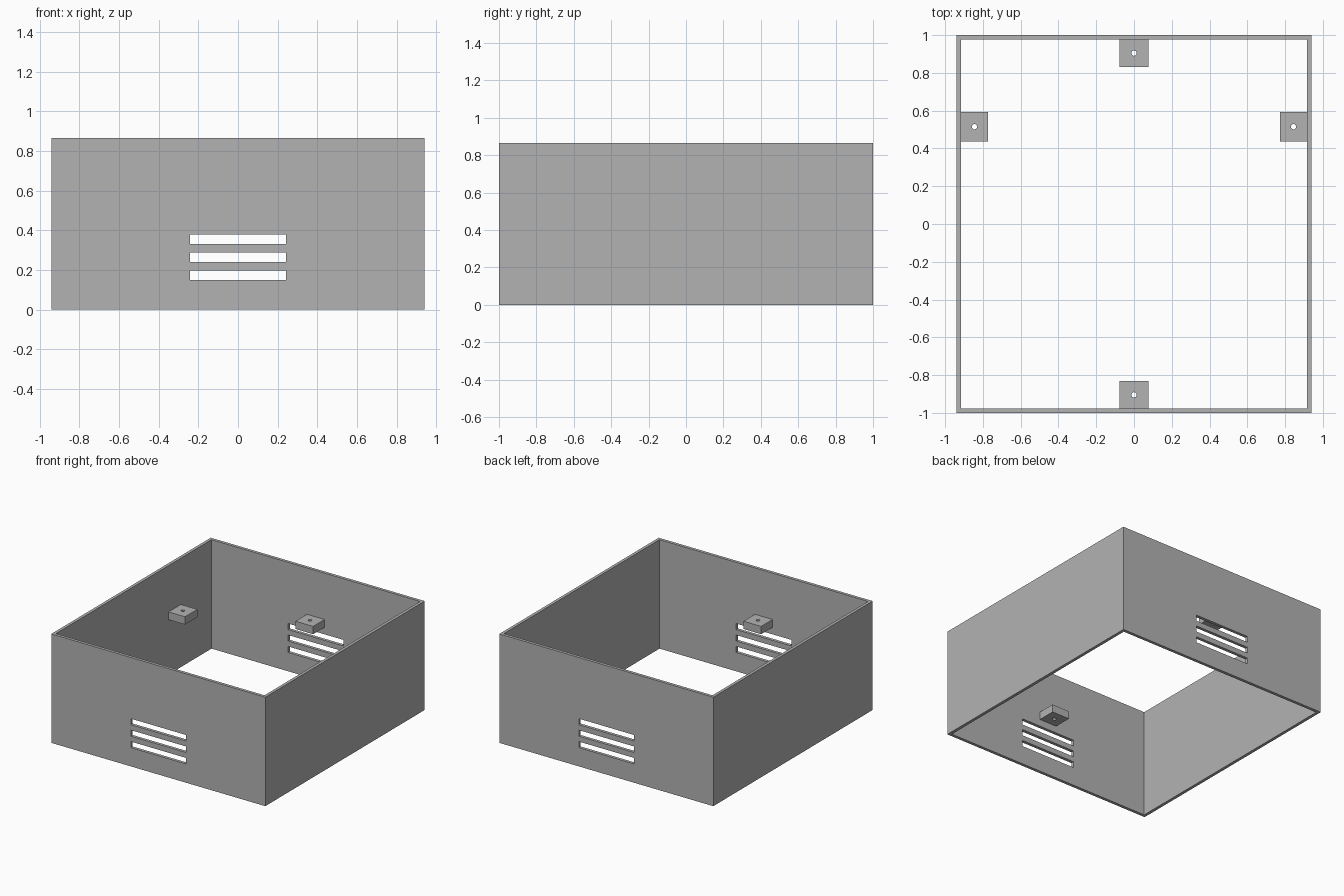
import bpy
from math import radians

cube = bpy.data.objects.get("Cube")
if cube:
    bpy.data.objects.remove(cube, do_unlink=True)

HALF_X, HALF_Y, HEIGHT, WALL = 0.94, 1.0, 0.865, 0.024
TAB_WIDTH, TAB_DEPTH, TAB_THICK, TAB_TOP = 0.155, 0.145, 0.062, 0.497

grey = bpy.data.materials.new("plain grey")
grey.use_nodes = True
grey.diffuse_color = (0.45, 0.45, 0.45, 1)
grey.node_tree.nodes["Principled BSDF"].inputs["Base Color"].default_value = grey.diffuse_color


def box(name, size, centre):
    bpy.ops.mesh.primitive_cube_add(size=1, location=centre)
    obj = bpy.context.object
    obj.name = name
    obj.scale = size
    bpy.ops.object.transform_apply(location=False, rotation=False, scale=True)
    obj.data.materials.append(grey)
    return obj


def cut(target, cutter):
    """Subtract the cutter from the target, then discard it."""
    cutter.hide_render = True
    mod = target.modifiers.new("cut", "BOOLEAN")
    mod.operation = "DIFFERENCE"
    mod.solver = "EXACT"
    mod.object = cutter
    bpy.context.view_layer.objects.active = target
    bpy.ops.object.modifier_apply(modifier=mod.name)
    bpy.data.objects.remove(cutter, do_unlink=True)


# Open rectangular frame
frame = box("frame_walls", (2 * HALF_X, 2 * HALF_Y, HEIGHT), (0, 0, HEIGHT / 2))
cut(frame, box("inside_cutter", (2 * (HALF_X - WALL), 2 * (HALF_Y - WALL), 2), (0, 0, HEIGHT / 2)))

# Three vent slots through both the front and back walls
for i in range(3):
    cut(frame, box("slot_cutter", (0.484, 3, 0.048), (0, 0, 0.173 + 0.091 * i)))


def tab(name, x, y, along_x):
    """Drilled mounting tab fixed to the inside of a wall."""
    size = (TAB_DEPTH, TAB_WIDTH) if along_x else (TAB_WIDTH, TAB_DEPTH)
    obj = box(name, (*size, TAB_THICK), (x, y, TAB_TOP - TAB_THICK / 2))
    bpy.ops.mesh.primitive_cylinder_add(vertices=24, radius=0.014, depth=0.3,
                                        location=(x, y, TAB_TOP))
    hole = bpy.context.object
    hole.data.materials.append(grey)
    cut(obj, hole)
    bpy.ops.object.select_all(action="DESELECT")
    obj.select_set(True)
    bpy.context.view_layer.objects.active = obj
    bpy.ops.object.shade_smooth_by_angle(angle=radians(30))


# Four tabs, one on each wall
tab_x = HALF_X - WALL - TAB_DEPTH / 2 + 0.001
tab_y = HALF_Y - WALL - TAB_DEPTH / 2 + 0.001
tab("back_tab", 0, tab_y, False)
tab("front_tab", 0, -tab_y, False)
tab("left_tab", tab_x, 0.515, True)
tab("right_tab", -tab_x, 0.515, True)
